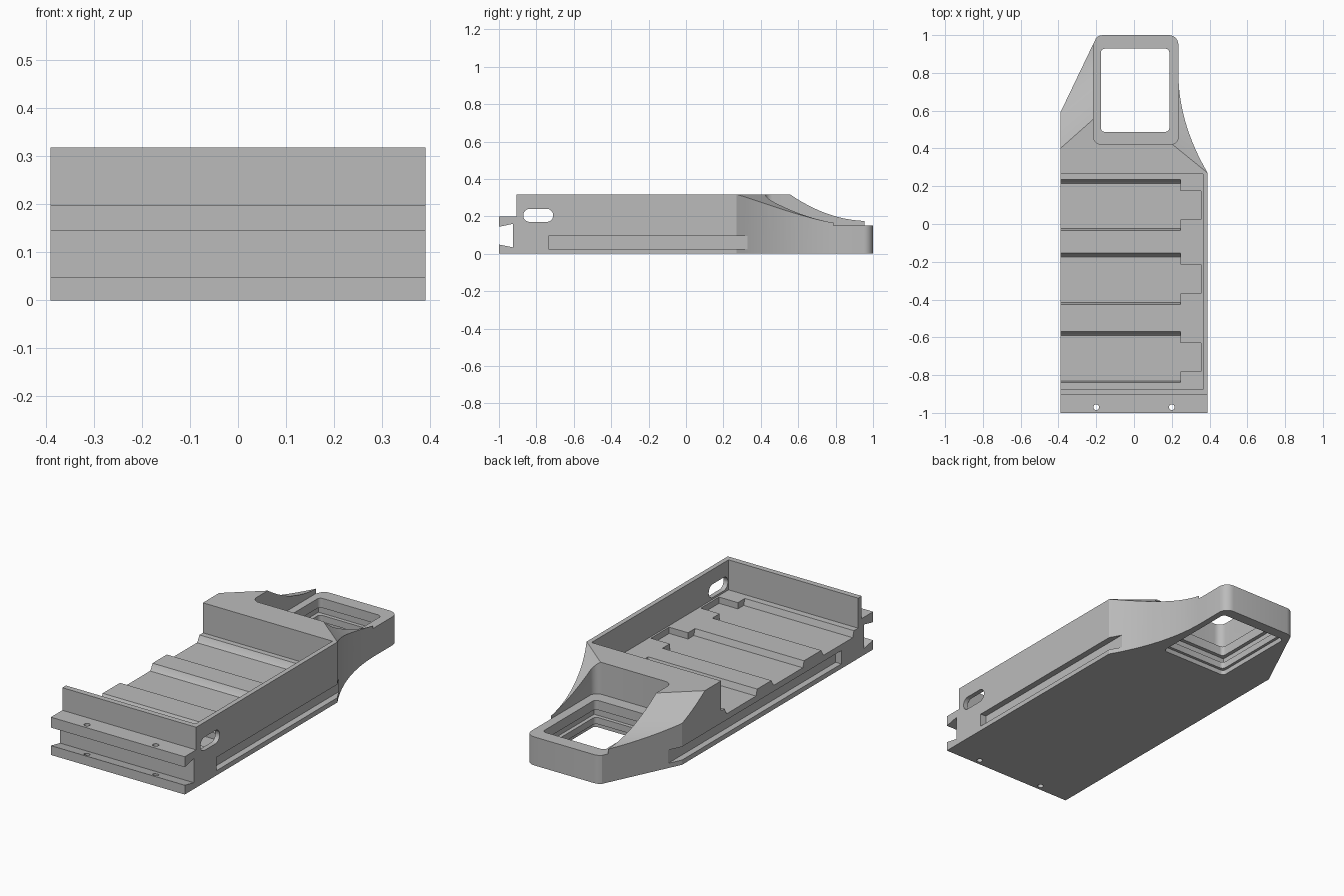
import bpy, bmesh, math

if "Cube" in bpy.data.objects:
    bpy.data.objects.remove(bpy.data.objects["Cube"])

grey = bpy.data.materials.new("plain grey")
grey.use_nodes = True
grey.diffuse_color = (0.5, 0.5, 0.5, 1)
grey.node_tree.nodes["Principled BSDF"].inputs["Base Color"].default_value = (0.5, 0.5, 0.5, 1)


def prism(name, pts, axis, a, b, shear=0.0):
    """Extrude a profile along x (points are y, z) or z (points are x, y)."""
    bm = bmesh.new()
    rings = []
    for h in (a, b):
        rings.append([bm.verts.new((h, p + shear * h, q) if axis == "x" else (p, q, h))
                      for p, q in pts])
    bm.faces.new(rings[0])
    bm.faces.new(rings[1])
    n = len(pts)
    for i in range(n):
        j = (i + 1) % n
        bm.faces.new((rings[0][i], rings[0][j], rings[1][j], rings[1][i]))
    bmesh.ops.recalc_face_normals(bm, faces=bm.faces)
    mesh = bpy.data.meshes.new(name)
    bm.to_mesh(mesh)
    bm.free()
    obj = bpy.data.objects.new(name, mesh)
    bpy.context.collection.objects.link(obj)
    mesh.materials.append(grey)
    return obj


def rounded(x0, x1, y0, y1, r, n=6):
    """Rounded rectangle outline, anticlockwise."""
    pts = []
    corners = ((x1 - r, y1 - r), (x0 + r, y1 - r), (x0 + r, y0 + r), (x1 - r, y0 + r))
    for k, (cx, cy) in enumerate(corners):
        for i in range(n + 1):
            t = math.pi / 2 * (k + i / n)
            pts.append((cx + r * math.cos(t), cy + r * math.sin(t)))
    return pts


def rect(x0, x1, y0, y1):
    return [(x0, y0), (x1, y0), (x1, y1), (x0, y1)]


# Body outline: straight tray, concave right flank, rounded tail, slanted left flank
W, TOP = 0.39, 0.318
outline = [(-W, -1), (W, -1)]
for i in range(17):
    y = 0.27 + 0.53 * i / 16
    outline.append((0.235 + 0.155 * ((0.8 - y) / 0.53) ** 2, y))
tail = rounded(-0.215, 0.235, 0.42, 1.0, 0.05)
outline += tail[:11] + [(-W, 0.59)]
body = prism("tray_body", outline, "z", 0, TOP)

cutters = []


def cut(name, *args, **kw):
    cutters.append(prism(name, *args, **kw))


# Front joint: step above the upper tab and a flared groove below it
cut("joint_step", rect(-1.1, -0.905, 0.199, 0.4), "x", -0.5, 0.5)
cut("joint_groove", [(-1.1, 0.049), (-1, 0.049), (-0.925, 0.034),
                     (-0.925, 0.16), (-1, 0.144), (-1.1, 0.144)], "x", -0.5, 0.5)
for x in (-0.2, 0.2):
    cut("screw_hole", rounded(x - 0.015, x + 0.015, -0.985, -0.955, 0.0149, 4), "z", -0.1, 0.3)

# Tray interior, open on one side
RIDGE, FLOOR = 0.16, 0.127
cut("tray_space", rect(-0.875, 0.265, RIDGE, 0.5), "x", -0.6, 0.365)

# Three bays with sloped ends, each with a side notch
for y in (-0.705, -0.29, 0.1):
    cut("bay", [(y - 0.125, FLOOR), (y + 0.115, FLOOR), (y + 0.122, FLOOR + 0.006),
                (y + 0.136, RIDGE), (y + 0.136, 0.2), (y - 0.135, 0.2), (y - 0.135, RIDGE)],
        "x", -0.6, 0.245)
    cut("bay_notch", rect(0.2, 0.355, y - 0.077, y + 0.075), "z", FLOOR, 0.2)

# Oval opening in the side wall and rail grooves on both flanks
cut("wall_slot", rounded(-0.87, -0.71, 0.17, 0.24, 0.0345), "x", 0.3, 0.5)
cut("rail_groove", rect(-0.735, 0.4, 0.025, 0.095), "x", 0.357, 0.5)
cut("rail_groove", rect(-0.735, 0.75, 0.025, 0.095), "x", -0.5, -0.357)


# Concave scoops sloping down towards the tail
def scoop(name, x0, x1, start, shear, low, length):
    pts = [(start + length * i / 16, low + (TOP - low) * (1 - i / 16) ** 2) for i in range(17)]
    slope = (pts[1][1] - pts[0][1]) / (pts[1][0] - pts[0][0])
    lead = (start - 0.02, TOP - 0.02 * slope)
    cut(name, [lead] + pts + [(2, low), (2, 0.6), (lead[0], 0.6)], "x", x0, x1, shear=shear)


k_left = 0.155 / 0.175
scoop("left_scoop", -0.5, -0.2149, 0.4 + W * k_left, k_left, 0.175, 0.42)
k_right = -0.15 / 0.185
scoop("right_scoop", 0.205, 0.5, 0.27 - W * k_right, k_right, 0.152, 0.55)

# Tail frame: recessed rim, through opening, internal groove and wider lower mouth
cut("rim_recess", rounded(-0.215, 0.2352, 0.422, 1.08, 0.04), "z", 0.15, 0.6)
cut("frame_opening", rounded(-0.175, 0.187, 0.488, 0.928, 0.02), "z", -0.1, 0.3)
cut("frame_groove", rect(-0.195, 0.207, 0.468, 0.948), "z", 0.06, 0.1)
cut("frame_mouth", rounded(-0.19, 0.202, 0.473, 0.943, 0.02), "z", -0.1, 0.025)

# Apply all cuts, then remove the cutters
for c in cutters:
    mod = body.modifiers.new(c.name, "BOOLEAN")
    mod.operation = "DIFFERENCE"
    mod.solver = "EXACT"
    mod.object = c
bpy.context.view_layer.update()
depsgraph = bpy.context.evaluated_depsgraph_get()
result = bpy.data.meshes.new_from_object(body.evaluated_get(depsgraph))
body.modifiers.clear()
body.data = result
for c in cutters:
    bpy.data.objects.remove(c)

bpy.ops.object.select_all(action="DESELECT")
body.select_set(True)
bpy.context.view_layer.objects.active = body
bpy.ops.object.shade_smooth_by_angle(angle=math.radians(25))
